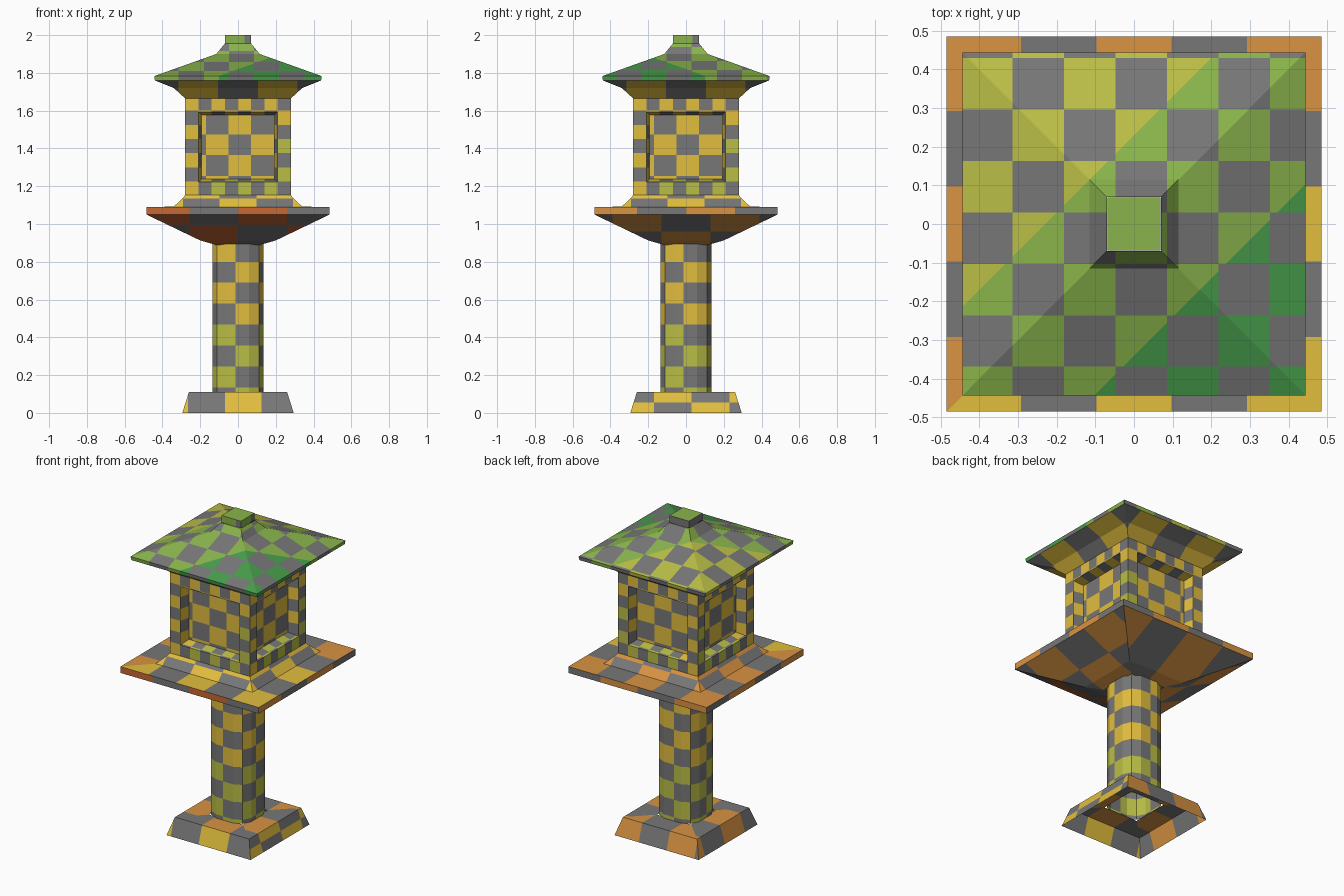
import bpy, bmesh, math
from mathutils import Vector

if "Cube" in bpy.data.objects:
    bpy.data.objects.remove(bpy.data.objects["Cube"])


def srgb(r, g, b):
    return tuple(((c / 255 + 0.055) / 1.055) ** 2.4 for c in (r, g, b)) + (1,)


COLOURS = [("grey", 119, 119, 119), ("gold", 226, 190, 62), ("orange", 217, 147, 66),
           ("rust", 200, 104, 52), ("olive", 186, 190, 70), ("leaf_green", 138, 180, 76),
           ("green", 72, 158, 76)]
MATS = []
for n, r, g, b in COLOURS:
    m = bpy.data.materials.new(n)
    m.diffuse_color = srgb(r, g, b)
    m.use_nodes = True
    m.node_tree.nodes["Principled BSDF"].inputs["Base Color"].default_value = m.diffuse_color
    MATS.append(m)
GREY, GOLD, ORANGE, RUST, OLIVE, LEAF, GREEN = range(7)


def square(h):
    return [(-h, -h), (h, -h), (h, h), (-h, h)]


def rounded(h):
    # square with rounded corners, twelve sides
    quarter = [(h, h * .44), (h * .82, h * .82), (h * .44, h)]
    pts = []
    for k in range(4):
        for x, y in quarter:
            for _ in range(k):
                x, y = -y, x
            pts.append((x, y))
    return pts


def loft(profile, ring=square, cap=False):
    bm = bmesh.new()
    rows = [[bm.verts.new((x, y, z)) for x, y in ring(h)] for h, z in profile]
    n = len(rows[0])
    for a, b in zip(rows, rows[1:]):
        for i in range(n):
            j = (i + 1) % n
            bm.faces.new((a[i], a[j], b[j], b[i]))
    if cap:
        bm.faces.new(rows[-1])
    bm.normal_update()
    return bm


def cut(bm, co, no):
    bmesh.ops.bisect_plane(bm, geom=bm.verts[:] + bm.edges[:] + bm.faces[:],
                           plane_co=co, plane_no=no, dist=1e-5)


def slice_at(bm, axis, start, step):
    # cut all faces on evenly spaced planes
    no = Vector((0, 0, 0))
    no[axis] = 1
    vals = [v.co[axis] for v in bm.verts]
    for k in range(math.ceil((min(vals) - start) / step), math.floor((max(vals) - start) / step) + 1):
        cut(bm, no * (start + k * step), no)


def side(c):
    # which of the four sides a face belongs to
    if abs(c.x) > abs(c.y):
        return "right" if c.x > 0 else "left"
    return "back" if c.y > 0 else "front"


def side_u(c):
    return c.y if abs(c.x) > abs(c.y) else c.x


def even(u, u0, du, row=0):
    return (math.floor((u - u0) / du) + row) % 2 == 0


def finish(name, bm, rule):
    for f in bm.faces:
        f.material_index = rule(f.calc_center_median())
    me = bpy.data.meshes.new(name)
    bm.to_mesh(me)
    bm.free()
    for m in MATS:
        me.materials.append(m)
    bpy.context.collection.objects.link(bpy.data.objects.new(name, me))


# base: open frustum with a hole under the post
bm = loft([(.295, 0), (.26, .11), (.12, .11)])
slice_at(bm, 0, -.07, .195)
slice_at(bm, 1, -.17, .2)
slice_at(bm, 2, .055, 1)


def base_rule(c):
    s = side(c)
    if s in ("front", "back"):
        on = even(c.x, -.07, .195, s == "back")
    else:
        on = even(c.y, -.17, .2, s == "right" and c.z < .055)
    if not on:
        return GREY
    return GOLD if s in ("front", "right") and c.z < .109 else ORANGE


finish("base", bm, base_rule)

# post
bm = loft([(.135, .11), (.135, .895)], rounded)
for ax in (0, 1):
    slice_at(bm, ax, -.012, .125)
slice_at(bm, 2, .245, .111)


def post_rule(c):
    if not even(side_u(c), -.012, .125, math.floor((c.z - .245) / .111)):
        return GREY
    return GOLD if c.z > .46 else OLIVE


finish("post", bm, post_rule)

# bowl under the platform, with its rim
bm = loft([(.12, .89), (.2, .913), (.485, 1.05), (.485, 1.09)])
slice_at(bm, 0, 0, .26)
slice_at(bm, 1, 0, .13)
for z in (.96, .995):
    slice_at(bm, 2, z, 1)


def bowl_rule(c):
    s = side(c)
    rim = c.z > 1.05
    if s == "front":
        on = even(c.x, 0, .26, c.z < .995)
    elif s == "back":
        on = even(c.x, 0, .26, not rim)
    elif rim:
        on = even(c.y, 0, .26)
    else:
        on = even(c.y, .13, .26, c.z < .96)
    if not on:
        return GREY
    return RUST if s == "front" else ORANGE


finish("bowl", bm, bowl_rule)

# platform top
bm = loft([(.485, 1.09), (.34, 1.092)])
for ax in (0, 1):
    slice_at(bm, ax, -.0975, .195)


def platform_rule(c):
    if not even(side_u(c), -.0975, .195):
        return GREY
    s = side(c)
    return GOLD if s == "front" or (s == "right" and c.y < .2) else ORANGE


finish("platform_top", bm, platform_rule)

# sloped plinth below the lamp house
bm = loft([(.34, 1.092), (.295, 1.135), (.278, 1.155)])
for ax in (0, 1):
    slice_at(bm, ax, -.0975, .195)


def plinth_rule(c):
    if not even(side_u(c), -.0975, .195, c.z > 1.135):
        return GREY
    return GOLD if c.x - c.y > 0 else ORANGE


finish("plinth", bm, plinth_rule)

# lamp house: four walls with recessed window panels
bm = loft([(.28, 1.15), (.28, 1.665)])
walls = bm.faces[:]
bmesh.ops.inset_individual(bm, faces=walls, thickness=.072, use_even_offset=True)
bmesh.ops.inset_individual(bm, faces=walls, thickness=.015, depth=-.065, use_even_offset=True)
panels = bmesh.new()
for f in walls:
    panels.faces.new([panels.verts.new(v.co) for v in f.verts])
bmesh.ops.delete(bm, geom=walls, context='FACES_ONLY')
for ax in (0, 1):
    slice_at(bm, ax, 0, .07)
    slice_at(panels, ax, -.05, .12)
slice_at(bm, 2, 1.15, .075)
slice_at(panels, 2, 1.255, .11)


def wall_rule(c):
    u = side_u(c)
    if not even(u, 0, .07, math.floor((c.z - 1.15) / .075)):
        return GREY
    low = c.z < 1.24 and u > -.15
    return OLIVE if low or (u > .21 and c.z < 1.5) else GOLD


def panel_rule(c):
    return GOLD if even(side_u(c), -.05, .12, math.floor((c.z - 1.255) / .11)) else GREY


finish("lamp_house_walls", bm, wall_rule)
finish("window_panels", panels, panel_rule)

# roof underside
bm = loft([(.28, 1.665), (.34, 1.72), (.44, 1.76)])
for ax in (0, 1):
    slice_at(bm, ax, -.105, .21)
finish("roof_underside", bm, lambda c: GREY if even(side_u(c), -.105, .21) else GOLD)

# roof top and finial: checks follow the plan, hue follows the diagonal
bm = loft([(.44, 1.76), (.443, 1.783), (.115, 1.9), (.07, 1.955)])
slice_at(bm, 0, .085, .133)
slice_at(bm, 1, .03, .133)
for off in (-.23, .34):
    cut(bm, Vector((off / 2, -off / 2, 0)), Vector((1, -1, 0)).normalized())


def roof_rule(c):
    if not even(c.x, .085, .133, math.floor((c.y - .03) / .133)):
        return GREY
    s = c.x - c.y
    return OLIVE if s < -.23 else (LEAF if s < .34 else GREEN)


finish("roof", bm, roof_rule)
bm = loft([(.068, 1.955), (.068, 2.0)], cap=True)
for ax in (0, 1):
    slice_at(bm, ax, .035, 1)


def finial_rule(c):
    if c.z > 1.99:
        return LEAF
    return LEAF if side(c) in ("front", "right") and side_u(c) < .035 else GREY


finish("finial", bm, finial_rule)
